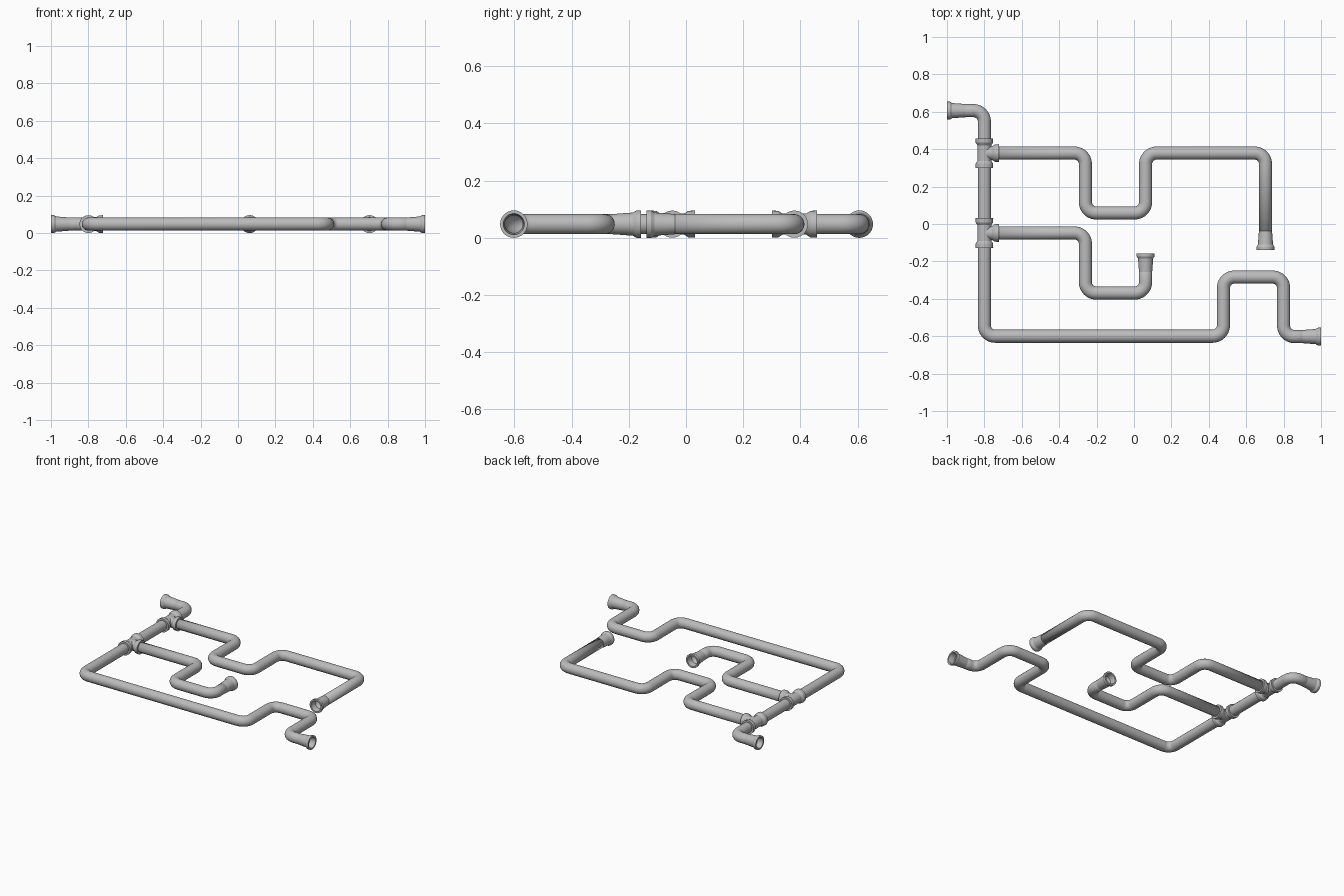
import bpy, bmesh, math
from mathutils import Vector

if "Cube" in bpy.data.objects:
    bpy.data.objects.remove(bpy.data.objects["Cube"], do_unlink=True)

PIPE = 0.035       # pipe radius
WALL = 0.004       # pipe wall thickness
LIP = 0.048        # flange radius, also the height of the pipe axis
BEND = 0.058       # elbow radius along the axis
SIDES = 28
UP = Vector((0, 0, 1))

metal = bpy.data.materials.new("pipe grey")
metal.use_nodes = True
metal.diffuse_color = (0.5, 0.5, 0.5, 1)
metal.node_tree.nodes["Principled BSDF"].inputs["Base Color"].default_value = (0.5, 0.5, 0.5, 1)


def skin(name, rings):
    """Bridge a list of (centre, direction, radius) circles into a surface."""
    bm = bmesh.new()
    loops = []
    for centre, d, r in rings:
        side = d.cross(UP)
        loops.append([bm.verts.new(centre + r * (math.cos(a) * side + math.sin(a) * UP))
                      for a in (math.tau * i / SIDES for i in range(SIDES))])
    for a, b in zip(loops, loops[1:]):
        for i in range(SIDES):
            j = (i + 1) % SIDES
            bm.faces.new((a[i], b[i], b[j], a[j]))
    mesh = bpy.data.meshes.new(name)
    bm.to_mesh(mesh)
    bm.free()
    mesh.materials.append(metal)
    obj = bpy.data.objects.new(name, mesh)
    bpy.context.collection.objects.link(obj)
    bpy.ops.object.select_all(action="DESELECT")
    obj.select_set(True)
    bpy.context.view_layer.objects.active = obj
    bpy.ops.object.shade_smooth_by_angle(angle=math.radians(25))
    return obj


def at(x, y):
    return Vector((x, y, LIP))


def lathe(name, origin, d, profile):
    return skin(name, [(origin + d * t, d, r) for t, r in profile])


def pipe(name, corners, steps=10):
    """Hollow pipe following right-angled corners with rounded elbows."""
    pts = [at(*c) for c in corners]
    dirs = [(b - a).normalized() for a, b in zip(pts, pts[1:])]
    rings = [(pts[0] + dirs[0] * 0.04, dirs[0], PIPE)]
    for p, d0, d1 in zip(pts[1:], dirs, dirs[1:]):
        hub = p + (d1 - d0) * BEND
        for k in range(steps + 1):
            a = math.pi / 2 * k / steps
            s, c = math.sin(a), math.cos(a)
            rings.append((hub + BEND * (s * d0 - c * d1), c * d0 + s * d1, PIPE))
    rings.append((pts[-1] - dirs[-1] * 0.04, dirs[-1], PIPE))
    obj = skin(name, rings)
    shell = obj.modifiers.new("wall", "SOLIDIFY")
    shell.thickness = WALL
    shell.offset = -1
    return pts, dirs


def open_end(name, origin, d):
    """Flared socket; d points into the pipe."""
    lathe(name, origin, d, [(0.05, 0.031), (0.012, 0.035), (0, 0.037), (0, LIP),
                            (0.016, LIP), (0.028, 0.0405), (0.1, 0.0352)])


def tee(name, x, y):
    """Three-way fitting with flanged mouths."""
    neck, cut = 0.037, 0.033
    half = [(0.042, neck), (0.056, 0.0465), (0.079, 0.0475), (0.079, cut)]
    run = [(-t, r) for t, r in reversed(half)] + half
    lathe(name + "_run", at(x, y), Vector((0, 1, 0)), run)
    lathe(name + "_branch", at(x, y), Vector((1, 0, 0)), [(0, neck)] + half)


MAIN_X, UPPER_Y, LOWER_Y = -0.80, 0.379, -0.048

# Main line with its two open ends
pts, dirs = pipe("main_pipe", [(-1, 0.606), (MAIN_X, 0.606), (MAIN_X, -0.60), (0.478, -0.60),
                               (0.478, -0.284), (0.80, -0.284), (0.80, -0.602), (1, -0.602)])
open_end("inlet_socket", pts[0], dirs[0])
open_end("outlet_socket", pts[-1], -dirs[-1])

# Branch lines, each starting at a tee
branches = {
    "upper": [(MAIN_X, UPPER_Y), (-0.26, UPPER_Y), (-0.26, 0.059), (0.062, 0.059),
              (0.062, UPPER_Y), (0.703, UPPER_Y), (0.703, -0.138)],
    "lower": [(MAIN_X, LOWER_Y), (-0.26, LOWER_Y), (-0.26, -0.369), (0.062, -0.369),
              (0.062, -0.157)],
}
for label, corners in branches.items():
    pts, dirs = pipe(label + "_branch_pipe", corners)
    tee(label + "_tee", *corners[0])
    open_end(label + "_branch_socket", pts[-1], -dirs[-1])
